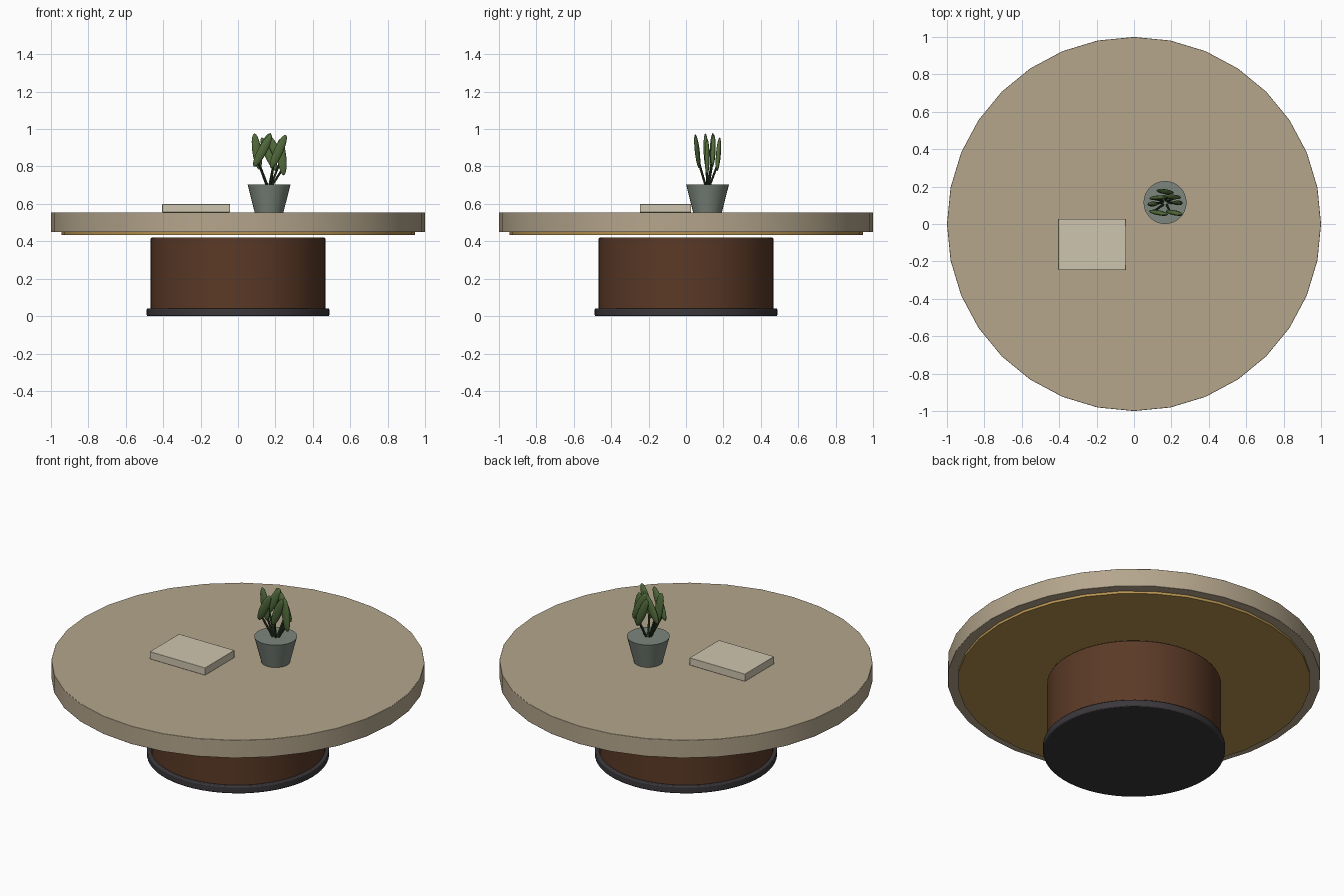
import bpy, math
from mathutils import Vector, Matrix

if "Cube" in bpy.data.objects:
    bpy.data.objects.remove(bpy.data.objects["Cube"])


def mat(name, rgb):
    m = bpy.data.materials.new(name)
    m.diffuse_color = (*rgb, 1)
    m.use_nodes = True
    m.node_tree.nodes["Principled BSDF"].inputs["Base Color"].default_value = m.diffuse_color
    return m


stone = mat("warm_stone", (0.46, 0.38, 0.265))
walnut = mat("dark_walnut", (0.105, 0.042, 0.02))
charcoal = mat("charcoal", (0.043, 0.039, 0.043))
brass = mat("brass", (0.47, 0.29, 0.08))
paper = mat("cream_cover", (0.62, 0.56, 0.43))
clay = mat("grey_green_clay", (0.2, 0.24, 0.205))
leaf_green = mat("leaf_green", (0.085, 0.15, 0.045))
stem_green = mat("stem_green", (0.035, 0.06, 0.025))


def finish(name, material, bevel=0):
    ob = bpy.context.object
    ob.name = name
    ob.data.materials.append(material)
    if bevel:
        b = ob.modifiers.new("soft_edge", 'BEVEL')
        b.width, b.segments, b.limit_method = bevel, 2, 'ANGLE'
        b.angle_limit = math.radians(40)
    bpy.ops.object.shade_smooth_by_angle(angle=math.radians(35))
    return ob


def disc(name, material, r1, r2, z0, z1, xy=(0, 0), bevel=0, n=32):
    bpy.ops.mesh.primitive_cone_add(vertices=n, radius1=r1, radius2=r2, depth=z1 - z0,
                                    location=(xy[0], xy[1], (z0 + z1) / 2))
    return finish(name, material, bevel)


# table
disc("base_plinth", charcoal, 0.488, 0.488, 0, 0.042, bevel=0.006, n=64)
disc("pedestal", walnut, 0.467, 0.467, 0.036, 0.419, bevel=0.004, n=64)
disc("brass_underside", brass, 0.945, 0.945, 0.434, 0.45)
disc("table_top", stone, 1, 1, 0.449, 0.555, bevel=0.002)

# book
bpy.ops.mesh.primitive_cube_add(size=1, location=(-0.224, -0.109, 0.577))
bpy.context.object.scale = (0.362, 0.274, 0.044)
bpy.ops.object.transform_apply(location=False, rotation=False, scale=True)
finish("book", paper, 0.002)

# plant pot
px, py = 0.166, 0.115
disc("plant_pot", clay, 0.077, 0.115, 0.555, 0.705, (px, py))

# leaves: offset x, offset y, centre height, lean sideways, lean forward (degrees)
leaves = [(-0.035, -0.055, 0.885, 28, 6), (0.05, -0.055, 0.88, 24, 6),
          (-0.065, -0.008, 0.88, -8, 2), (0.068, -0.002, 0.85, -6, 0),
          (-0.035, 0.025, 0.89, 26, -2), (0.035, 0.03, 0.885, -28, -2),
          (0.0, 0.058, 0.865, -24, -4)]
for i, (dx, dy, z, ry, rx) in enumerate(leaves):
    rot = Matrix.Rotation(math.radians(ry), 4, 'Y') @ Matrix.Rotation(math.radians(rx), 4, 'X')
    c = Vector((px + dx, py + dy, z))
    bpy.ops.mesh.primitive_uv_sphere_add(segments=14, ring_count=10, radius=1)
    ob = finish(f"leaf_{i + 1}", leaf_green)
    ob.data.transform(Matrix.Translation(c) @ rot @ Matrix.Diagonal((0.025, 0.013, 0.098, 1)))

    # stem from the pot to the lower part of the leaf
    a = Vector((px + dx * 0.15, py + dy * 0.15, 0.69))
    d = c + rot @ Vector((0, 0, -0.06)) - a
    bpy.ops.mesh.primitive_cylinder_add(vertices=8, radius=0.006, depth=d.length,
                                        location=a + d / 2,
                                        rotation=d.to_track_quat('Z', 'Y').to_euler())
    finish(f"stem_{i + 1}", stem_green)
